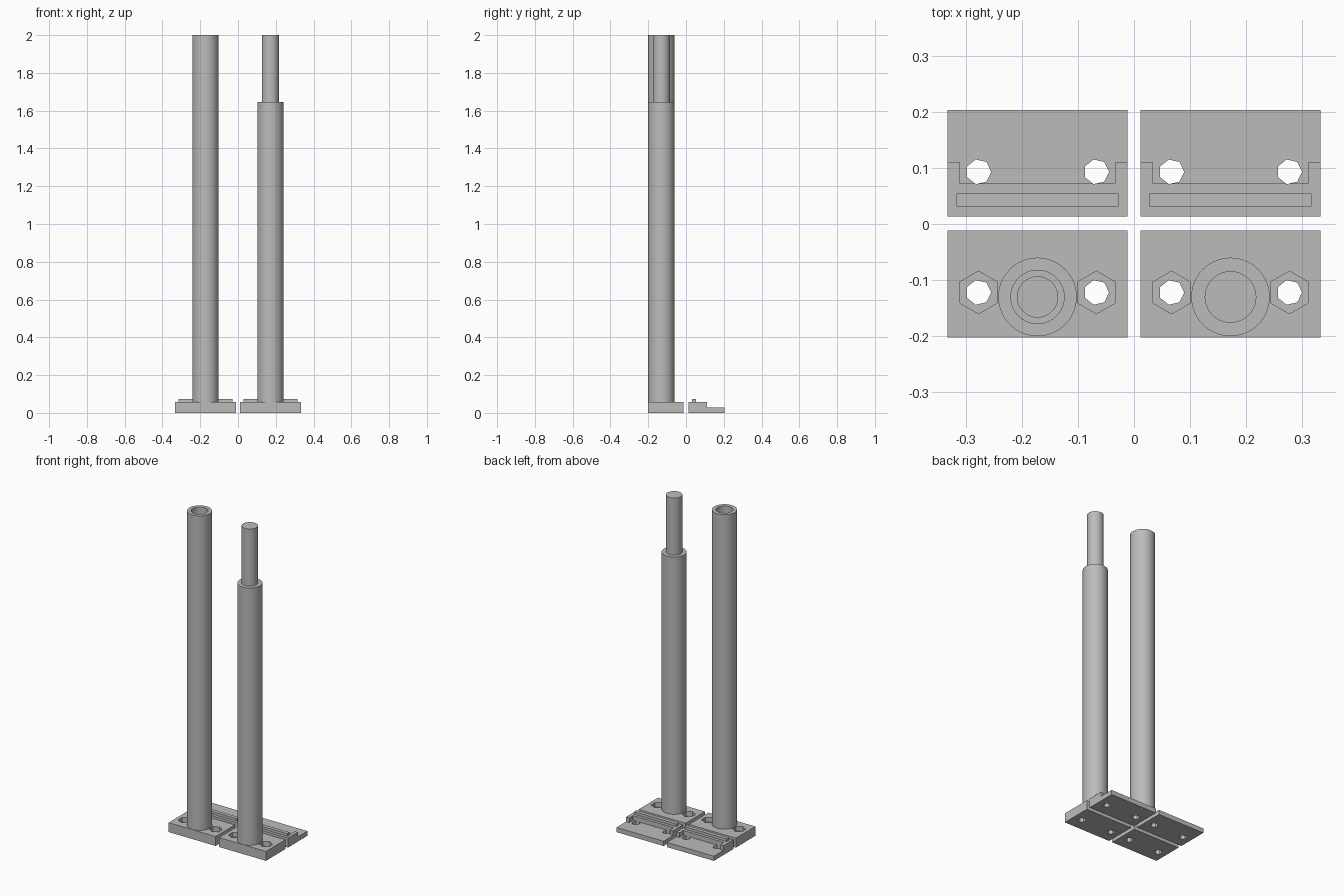
import bpy, bmesh, math

if "Cube" in bpy.data.objects:
    bpy.data.objects.remove(bpy.data.objects["Cube"], do_unlink=True)

grey = bpy.data.materials.new("plain_grey")
grey.use_nodes = True
GREY = (0.5, 0.5, 0.5, 1)
grey.diffuse_color = GREY
grey.node_tree.nodes["Principled BSDF"].inputs["Base Color"].default_value = GREY

LOW, HIGH, RAIL = 0.029, 0.058, 0.074
MID = 0.172           # centre of each column of parts
BOLT = 0.105          # bolt offset from that centre


def make(name, bm):
    bmesh.ops.recalc_face_normals(bm, faces=bm.faces)
    mesh = bpy.data.meshes.new(name)
    bm.to_mesh(mesh)
    bm.free()
    mesh.materials.append(grey)
    ob = bpy.data.objects.new(name, mesh)
    bpy.context.collection.objects.link(ob)
    return ob


def prism(name, points, z0, z1):
    """Extrude a flat outline upwards."""
    bm = bmesh.new()
    face = bm.faces.new([bm.verts.new((x, y, z0)) for x, y in points])
    top = bmesh.ops.extrude_face_region(bm, geom=[face])["geom"]
    verts = [v for v in top if isinstance(v, bmesh.types.BMVert)]
    bmesh.ops.translate(bm, verts=verts, vec=(0, 0, z1 - z0))
    return make(name, bm)


def box(name, x0, x1, y0, y1, z0, z1):
    return prism(name, [(x0, y0), (x1, y0), (x1, y1), (x0, y1)], z0, z1)


def polygon(cx, cy, r, n, turn=0.0):
    return [(cx + r * math.cos(turn + math.tau * i / n),
             cy + r * math.sin(turn + math.tau * i / n)) for i in range(n)]


def cut(ob, cutter):
    mod = ob.modifiers.new("cut", 'BOOLEAN')
    mod.operation, mod.solver, mod.object = 'DIFFERENCE', 'EXACT', cutter
    bpy.context.view_layer.objects.active = ob
    bpy.ops.object.modifier_apply(modifier=mod.name)
    bpy.data.objects.remove(cutter, do_unlink=True)


def lathe(name, profile, cx, cy, sides=64):
    """Spin a (radius, height) profile that starts and ends on the axis."""
    bm = bmesh.new()
    vs = [bm.verts.new((r, 0, z)) for r, z in profile]
    edges = [bm.edges.new(p) for p in zip(vs, vs[1:])]
    bmesh.ops.spin(bm, geom=vs + edges, cent=(0, 0, 0), axis=(0, 0, 1),
                   angle=math.tau, steps=sides)
    bmesh.ops.remove_doubles(bm, verts=bm.verts, dist=0.0001)
    bmesh.ops.translate(bm, verts=bm.verts, vec=(cx, cy, 0))
    ob = make(name, bm)
    bpy.ops.object.select_all(action='DESELECT')
    ob.select_set(True)
    bpy.context.view_layer.objects.active = ob
    bpy.ops.object.shade_smooth_by_angle(angle=math.radians(30))


for side, cx in (("right", -MID), ("left", MID)):
    x0, x1 = cx - 0.1605, cx + 0.1605

    # Front base plate with bolt holes and hexagonal nut pockets
    plate = box(side + "_front_plate", x0, x1, -0.202, -0.012, 0, HIGH)
    for bx in (cx - BOLT, cx + BOLT):
        cut(plate, prism("pocket", polygon(bx, -0.122, 0.038, 6, math.pi / 6), LOW, 0.1))
        cut(plate, prism("hole", polygon(bx, -0.122, 0.0225, 7), -0.1, 0.1))

    # Back clamp plate: full block with the stepped ledge and inner bay cut away
    clamp = box(side + "_clamp_plate", x0, x1, 0.013, 0.203, 0, HIGH)
    a, b = x0 + 0.022, x1 - 0.022
    ledge = [(x0 - 0.1, 0.11), (a, 0.11), (a, 0.072), (b, 0.072), (b, 0.11),
             (x1 + 0.1, 0.11), (x1 + 0.1, 0.3), (x0 - 0.1, 0.3)]
    cut(clamp, prism("ledge", ledge, LOW, 0.1))
    for bx in (cx - BOLT, cx + BOLT):
        cut(clamp, prism("hole", polygon(bx, 0.093, 0.0225, 7), -0.1, 0.1))

    # Raised rail along the clamp
    box(side + "_clamp_rail", cx - 0.144, cx + 0.144, 0.031, 0.054, HIGH - 0.005, RAIL)

# Hollow post with a wider socket at its mouth
R, PEG, SHOULDER, BASE = 0.07, 0.046, 1.647, HIGH - 0.004
lathe("socket_post", [(0, BASE), (R, BASE), (R, 2), (0.0475, 2), (0.0475, 1.64),
                      (0.036, 1.64), (0.036, HIGH + 0.002), (0, HIGH + 0.002)], -MID, -0.13)

# Solid post with a narrower peg on top
lathe("peg_post", [(0, BASE), (R, BASE), (R, SHOULDER), (PEG, SHOULDER),
                   (PEG, 2), (0, 2)], MID, -0.13)
